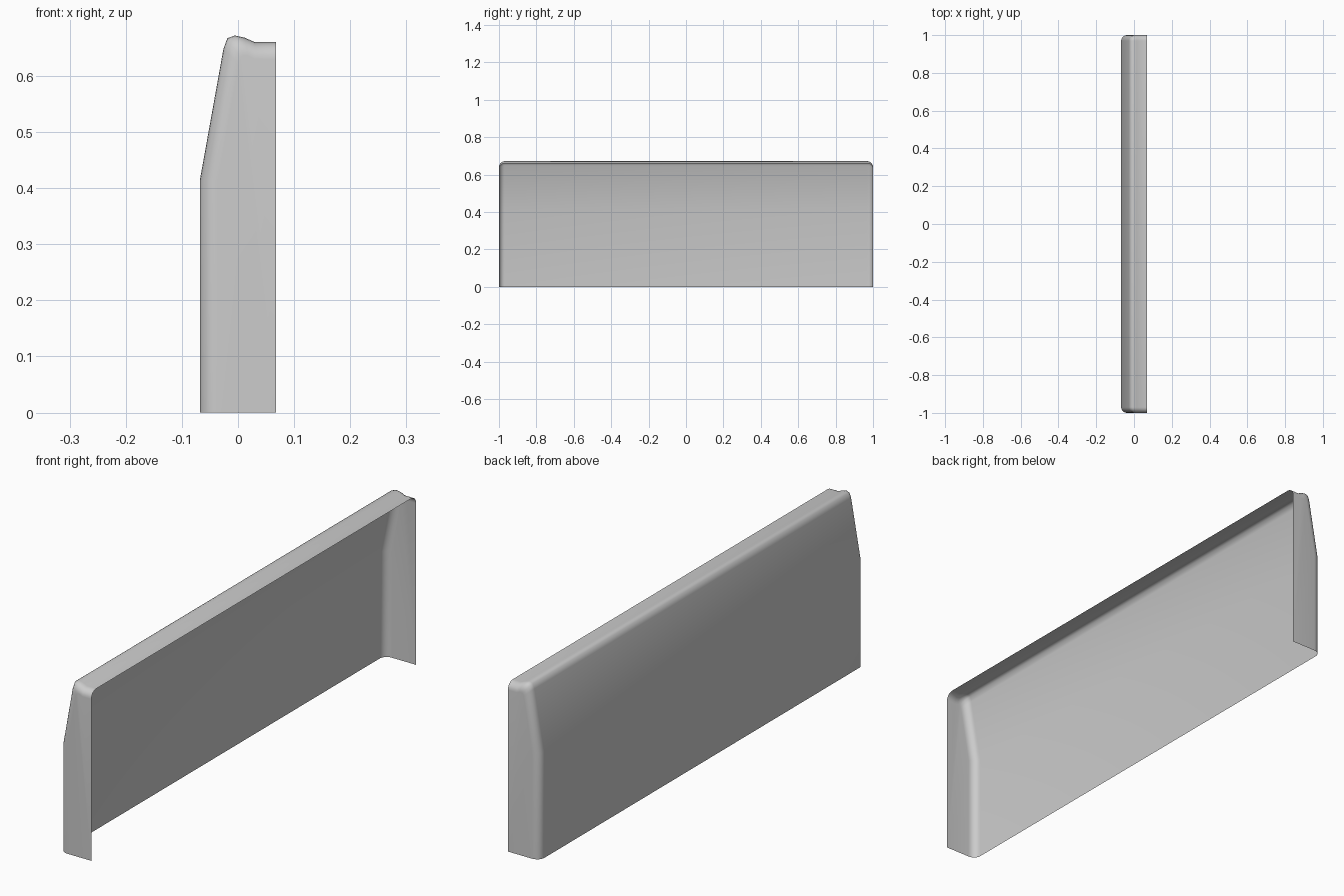
import bpy, bmesh, math

cube = bpy.data.objects.get("Cube")
if cube:
    bpy.data.objects.remove(cube, do_unlink=True)

# Panel colour
grey = bpy.data.materials.new("light grey")
grey.use_nodes = True
colour = (0.6, 0.6, 0.6, 1)
grey.diffuse_color = colour
grey.node_tree.nodes["Principled BSDF"].inputs["Base Color"].default_value = colour

# Side profile (x, z) and the same profile inset for the flat end walls
OUTER = [(-.068, 0), (-.068, .414), (-.026, .648), (-.019, .667), (-.006, .672),
         (.012, .668), (.03, .66), (.068, .66)]
INNER = [(-.036, 0), (-.036, .412), (.001, .622), (.004, .633), (.01, .637),
         (.018, .636), (.03, .63), (.068, .63)]
RADIUS, STEPS, HALF = .03, 6, 1.0


def section(bm, side, angle):
    """One profile row on the rounded end."""
    t = 1 - math.cos(angle)
    y = side * (HALF - RADIUS + RADIUS * math.sin(angle))
    return [bm.verts.new((a[0] + (b[0] - a[0]) * t, y, a[1] + (b[1] - a[1]) * t))
            for a, b in zip(OUTER, INNER)]


# Thin shell, open at the bottom and on one long side
bm = bmesh.new()
angles = [math.pi / 2 * i / STEPS for i in range(STEPS + 1)]
rows = [section(bm, -1, a) for a in reversed(angles)] + [section(bm, 1, a) for a in angles]
for r, s in zip(rows, rows[1:]):
    for i in range(len(r) - 1):
        bm.faces.new((r[i], s[i], s[i + 1], r[i + 1]))

# Flat end walls
for row in (rows[0], rows[-1]):
    corner = bm.verts.new((OUTER[-1][0], row[0].co.y, 0))
    bm.faces.new(row + [corner])
bmesh.ops.recalc_face_normals(bm, faces=bm.faces)
if sum(f.normal.x * f.calc_area() for f in bm.faces) > 0:
    bmesh.ops.reverse_faces(bm, faces=bm.faces)
for f in bm.faces:
    f.smooth = True

mesh = bpy.data.meshes.new("panel_shell")
bm.to_mesh(mesh)
bm.free()
mesh.materials.append(grey)
shell = bpy.data.objects.new("panel_shell", mesh)
bpy.context.collection.objects.link(shell)
